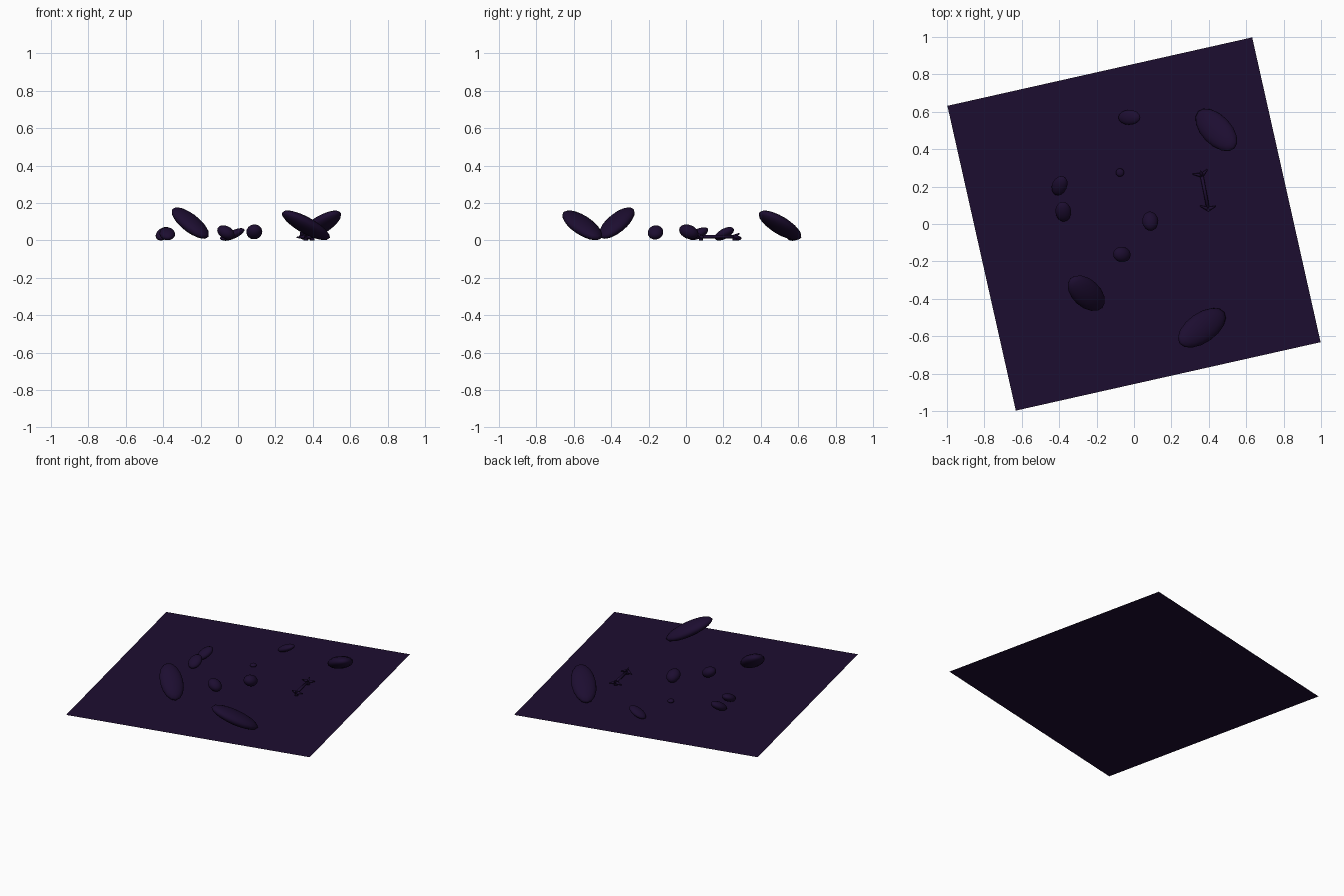
import bpy, bmesh
from math import radians, cos, sin
from mathutils import Vector, Matrix

if "Cube" in bpy.data.objects:
    bpy.data.objects.remove(bpy.data.objects["Cube"])

mat = bpy.data.materials.new("dark_purple")
mat.diffuse_color = (0.012, 0.004, 0.03, 1)
mat.use_nodes = True
mat.node_tree.nodes["Principled BSDF"].inputs["Base Color"].default_value = mat.diffuse_color


def finish(name, bm, smooth=True):
    me = bpy.data.meshes.new(name)
    for f in bm.faces:
        f.smooth = smooth
    bm.to_mesh(me)
    bm.free()
    me.materials.append(mat)
    ob = bpy.data.objects.new(name, me)
    bpy.context.collection.objects.link(ob)
    return ob


def pebble(name, center, semi, yaw, pitch, seg=16):
    """Ellipsoid whose long axis points along yaw and rises by pitch."""
    bm = bmesh.new()
    m = (Matrix.Translation(center) @ Matrix.Rotation(radians(yaw), 4, 'Z')
         @ Matrix.Rotation(radians(-pitch), 4, 'Y') @ Matrix.Diagonal((*semi, 1)))
    bmesh.ops.create_uvsphere(bm, u_segments=seg, v_segments=seg // 2 + 2, radius=1, matrix=m)
    finish(name, bm)


def add_rod(bm, a, b, r1, r2):
    a, b = Vector(a), Vector(b)
    d = b - a
    m = Matrix.Translation((a + b) / 2) @ d.to_track_quat('Z', 'Y').to_matrix().to_4x4()
    bmesh.ops.create_cone(bm, cap_ends=True, segments=8, radius1=r1, radius2=r2,
                          depth=d.length, matrix=m)


# Square ground sheet, turned slightly
bm = bmesh.new()
bmesh.ops.create_grid(bm, x_segments=1, y_segments=1, size=0.835,
                      matrix=Matrix.Rotation(radians(12.65), 4, 'Z'))
finish("ground_sheet", bm, False)

# Large tilted flat stones
pebble("large_stone_back", (0.44, 0.503, 0.081), (0.156, 0.08, 0.04), -46, 27)
pebble("large_stone_front", (0.363, -0.555, 0.081), (0.163, 0.08, 0.04), 215, 26)
pebble("large_stone_left", (-0.255, -0.37, 0.093), (0.139, 0.075, 0.04), 138, 34)

# Small stones
small = [
    ((-0.025, 0.57, 0.032), (0.065, 0.04, 0.022), 0, 25),
    ((-0.398, 0.205, 0.036), (0.06, 0.04, 0.026), 65, 28),
    ((-0.378, 0.066, 0.036), (0.058, 0.042, 0.026), 95, 26),
    ((0.087, 0.015, 0.046), (0.054, 0.043, 0.037), -85, 22),
    ((-0.065, -0.163, 0.043), (0.05, 0.042, 0.034), 170, 28),
    ((-0.075, 0.275, 0.012), (0.022, 0.022, 0.012), 0, 0),
]
for i, args in enumerate(small):
    pebble("small_stone_%d" % (i + 1), *args)

# Twig lying on the ground, forked at both ends
bm = bmesh.new()
top, bottom = (0.362, 0.26, 0.02), (0.397, 0.08, 0.02)
add_rod(bm, top, bottom, 0.009, 0.009)
for tip in [(0.312, 0.268, 0.016), (0.392, 0.292, 0.016), (0.355, 0.285, 0.038)]:
    add_rod(bm, top, tip, 0.012, 0.003)
for tip in [(0.353, 0.097, 0.016), (0.436, 0.095, 0.016), (0.399, 0.065, 0.036)]:
    add_rod(bm, bottom, tip, 0.012, 0.003)
for base in (top, bottom):
    add_rod(bm, (base[0], base[1], 0), base, 0.012, 0.008)
finish("forked_twig", bm)
